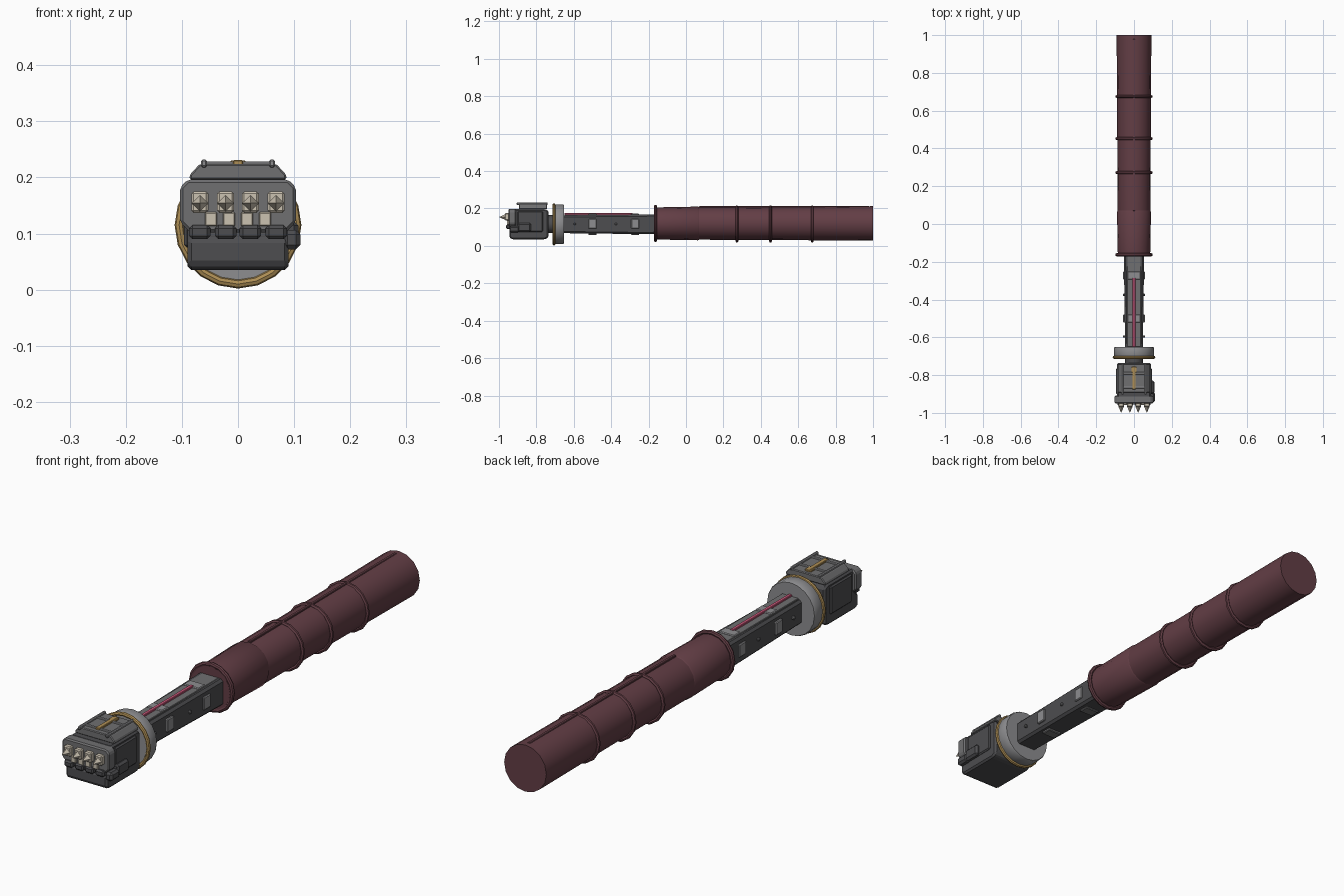
import bpy, bmesh, math
from mathutils import Vector

if "Cube" in bpy.data.objects:
    bpy.data.objects.remove(bpy.data.objects["Cube"])


def mat(name, r, g, b):
    m = bpy.data.materials.new(name)
    m.diffuse_color = (r, g, b, 1)
    m.use_nodes = True
    m.node_tree.nodes["Principled BSDF"].inputs["Base Color"].default_value = m.diffuse_color
    return m


CLOTH = mat("maroon_cloth", 0.125, 0.048, 0.06)
DARK = mat("dark_metal", 0.075, 0.075, 0.08)
MID = mat("mid_metal", 0.16, 0.16, 0.165)
LIGHT = mat("light_metal", 0.27, 0.27, 0.28)
GOLD = mat("brass", 0.42, 0.27, 0.09)
PINK = mat("pink_strip", 0.6, 0.1, 0.2)
BONE = mat("bone", 0.6, 0.54, 0.44)


def finish(bm, name, m, smooth=False):
    bmesh.ops.recalc_face_normals(bm, faces=bm.faces)
    me = bpy.data.meshes.new(name)
    bm.to_mesh(me)
    bm.free()
    ob = bpy.data.objects.new(name, me)
    bpy.context.collection.objects.link(ob)
    me.materials.append(m)
    if smooth:
        bpy.ops.object.select_all(action='DESELECT')
        ob.select_set(True)
        bpy.context.view_layer.objects.active = ob
        bpy.ops.object.shade_smooth_by_angle(angle=math.radians(35))
    return ob


def box(name, x, y, z, m, bevel=0.0):
    """Box from (min, max) ranges, with chamfered edges."""
    bm = bmesh.new()
    bmesh.ops.create_cube(bm, size=1)
    for v in bm.verts:
        v.co = [r[0] if c < 0 else r[1] for c, r in zip(v.co, (x, y, z))]
    if bevel:
        bmesh.ops.bevel(bm, geom=bm.edges[:], offset=bevel, segments=1, affect='EDGES')
    return finish(bm, name, m)


def pair(name, x, y, z, m, bevel=0.0):
    """Box and its mirror image across x = 0."""
    box(name + "_right", x, y, z, m, bevel)
    box(name + "_left", (-x[1], -x[0]), y, z, m, bevel)


def tube(name, profile, cz, m, n=16, smooth=True):
    """Capped body of revolution along y from (y, radius) points."""
    bm = bmesh.new()
    rings = []
    for y, r in profile:
        rings.append([bm.verts.new((r * math.cos(2 * math.pi * i / n), y,
                                    cz + r * math.sin(2 * math.pi * i / n))) for i in range(n)])
    for a, b in zip(rings, rings[1:]):
        for i in range(n):
            j = (i + 1) % n
            bm.faces.new((a[i], a[j], b[j], b[i]))
    bm.faces.new(rings[0])
    bm.faces.new(rings[-1])
    return finish(bm, name, m, smooth)


def prism(name, pts, axis, lo, hi, m, bevel=0.0):
    """Extrude a 2D outline: axis 'x' takes (y, z) points, axis 'y' takes (x, z)."""
    bm = bmesh.new()
    put = (lambda t, p: (t, p[0], p[1])) if axis == 'x' else (lambda t, p: (p[0], t, p[1]))
    a = [bm.verts.new(put(lo, p)) for p in pts]
    b = [bm.verts.new(put(hi, p)) for p in pts]
    bm.faces.new(a)
    bm.faces.new(b)
    for i in range(len(pts)):
        j = (i + 1) % len(pts)
        bm.faces.new((a[i], a[j], b[j], b[i]))
    bmesh.ops.recalc_face_normals(bm, faces=bm.faces)
    if bevel:
        bmesh.ops.bevel(bm, geom=bm.edges[:], offset=bevel, segments=1, affect='EDGES')
    return finish(bm, name, m)


def torus(name, y, cz, major, minor, m, n=20, k=8):
    prof = [(y + minor * math.cos(2 * math.pi * i / k), major + minor * math.sin(2 * math.pi * i / k))
            for i in range(k)]
    bm = bmesh.new()
    g = [[bm.verts.new((r * math.cos(2 * math.pi * i / n), py, cz + r * math.sin(2 * math.pi * i / n)))
          for py, r in prof] for i in range(n)]
    for i in range(n):
        for j in range(k):
            i2, j2 = (i + 1) % n, (j + 1) % k
            bm.faces.new((g[i][j], g[i2][j], g[i2][j2], g[i][j2]))
    return finish(bm, name, m, True)


# Sleeve, rolled cuff, fold rings and top seam
tube("sleeve", [(0.05, 0.085), (0.07, 0.087), (0.35, 0.088), (1.0, 0.092)], 0.12, CLOTH)
tube("sleeve_end", [(-0.17, 0.084), (-0.15, 0.086), (0.065, 0.090), (0.072, 0.086)], 0.12, CLOTH)
torus("sleeve_cuff", -0.163, 0.12, 0.09, 0.009, CLOTH, 16)
for i, y in enumerate((0.272, 0.452, 0.675)):
    torus(f"sleeve_fold_{i}", y, 0.117, 0.092, 0.0075, CLOTH, 16, 6)
box("sleeve_seam", (-0.006, 0.006), (0.07, 0.98), (0.195, 0.213), CLOTH, 0.002)

# Forearm, tapering toward the wrist
bm = bmesh.new()
ends = []
for y, w, lo, hi in ((-0.66, 0.047, 0.068, 0.163), (-0.15, 0.054, 0.062, 0.168)):
    c = 0.009
    outline = [(w - c, lo), (w, lo + c), (w, hi - c), (w - c, hi),
               (c - w, hi), (-w, hi - c), (-w, lo + c), (c - w, lo)]
    ends.append([bm.verts.new((px, y, pz)) for px, pz in outline])
for e in ends:
    bm.faces.new(e)
for i in range(8):
    j = (i + 1) % 8
    bm.faces.new((ends[0][i], ends[0][j], ends[1][j], ends[1][i]))
finish(bm, "forearm", DARK)
box("forearm_top_plate", (-0.036, 0.036), (-0.65, -0.17), (0.158, 0.169), MID, 0.002)
box("forearm_pink_strip", (-0.007, 0.007), (-0.65, -0.285), (0.165, 0.176), PINK, 0.002)

# Forearm pads and rivets
for i, y in enumerate((-0.5, -0.272)):
    ys = (y - 0.021, y + 0.021)
    pair(f"forearm_side_pad_{i}", (0.045, 0.058), ys, (0.092, 0.143), LIGHT, 0.003)
    box(f"forearm_top_pad_{i}", (-0.034, 0.034), ys, (0.16, 0.173), LIGHT, 0.003)
    box(f"forearm_bottom_pad_{i}", (-0.03, 0.03), ys, (0.057, 0.072), MID, 0.003)
for i, y in enumerate((-0.595, -0.375)):
    pair(f"forearm_rivet", (0.045, 0.059), (y - 0.006, y + 0.006), (0.111, 0.123), MID, 0.003)

# Wrist disc with brass ring and neck
tube("wrist_disc", [(-0.707, 0.102), (-0.70, 0.106), (-0.658, 0.106), (-0.652, 0.103)], 0.116, LIGHT, 20)
torus("wrist_brass_ring", -0.706, 0.115, 0.105, 0.008, GOLD)
tube("wrist_neck", [(-0.75, 0.048), (-0.70, 0.048)], 0.116, DARK, 12)

# Fist: palm, curled finger block, heel
prism("fist_palm", [(-0.735, 0.045), (-0.735, 0.188), (-0.755, 0.197), (-0.92, 0.197),
                    (-0.93, 0.10), (-0.945, 0.09), (-0.945, 0.045), (-0.93, 0.035), (-0.755, 0.035)],
      'x', -0.09, 0.09, DARK, 0.007)
pair("fist_side_plate", (0.084, 0.096), (-0.90, -0.765), (0.075, 0.185), DARK, 0.005)
prism("knuckle_guard", [(-0.085, 0.102), (0.085, 0.102), (0.103, 0.12), (0.103, 0.183),
                        (0.09, 0.196), (-0.09, 0.196), (-0.103, 0.183), (-0.103, 0.12)],
      'y', -0.95, -0.908, MID, 0.005)

# Thumb wrapped on the right side
box("thumb_tip", (0.08, 0.111), (-0.945, -0.89), (0.072, 0.106), DARK, 0.008)
box("thumb_base", (0.082, 0.108), (-0.90, -0.828), (0.074, 0.122), DARK, 0.008)

# Four fingers: knuckle block, spike and finger joint
for i, x in enumerate((-0.068, -0.022, 0.022, 0.068)):
    box(f"knuckle_block_{i}", (x - 0.015, x + 0.015), (-0.968, -0.94), (0.137, 0.175), BONE, 0.004)
    bm = bmesh.new()
    bmesh.ops.create_cone(bm, segments=4, radius1=0.015, radius2=0, depth=0.034, cap_ends=True)
    for v in bm.verts:
        v.co = Vector((x + v.co.x, -0.983 - v.co.z, 0.154 + v.co.y))
    finish(bm, f"knuckle_spike_{i}", BONE)
    box(f"finger_joint_{i}", (x - 0.019, x + 0.019), (-0.962, -0.925), (0.09, 0.115), DARK, 0.006)
for i, x in enumerate((-0.048, -0.016, 0.016, 0.048)):
    box(f"finger_gap_tooth_{i}", (x - 0.011, x + 0.011), (-0.958, -0.935), (0.113, 0.138), BONE, 0.002)

# Plate on the back of the hand with rails, cross bars and brass inlay
prism("hand_plate", [(-0.086, 0.196), (0.086, 0.196), (0.086, 0.205), (0.068, 0.224),
                     (-0.068, 0.224), (-0.086, 0.205)], 'y', -0.892, -0.742, MID, 0.003)
pair("hand_plate_rail", (0.055, 0.066), (-0.905, -0.74), (0.218, 0.232), LIGHT, 0.003)
for i, y in enumerate((-0.865, -0.79)):
    box(f"hand_plate_bar_{i}", (-0.06, 0.06), (y - 0.006, y + 0.006), (0.22, 0.228), LIGHT, 0.002)
box("hand_brass_inlay", (-0.009, 0.009), (-0.875, -0.755), (0.22, 0.231), GOLD, 0.002)
box("hand_brass_cap", (-0.014, 0.014), (-0.785, -0.758), (0.22, 0.23), GOLD, 0.002)
